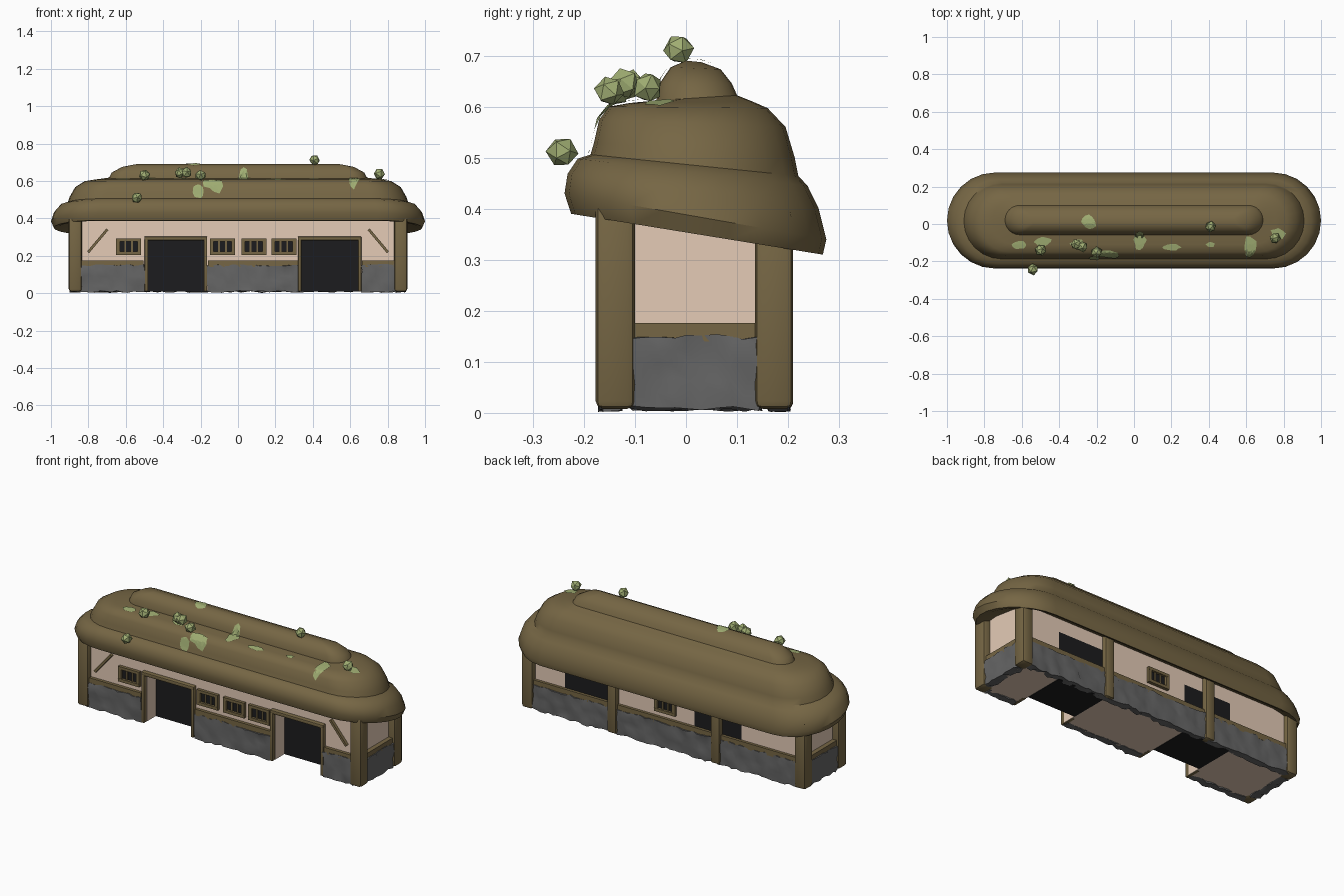
import bpy, bmesh, math, random
from mathutils import Vector, Matrix
from mathutils.bvhtree import BVHTree

if "Cube" in bpy.data.objects:
    bpy.data.objects.remove(bpy.data.objects["Cube"])
random.seed(4)


def material(name, rgb):
    m = bpy.data.materials.new(name)
    m.diffuse_color = (*rgb, 1)
    m.use_nodes = True
    m.node_tree.nodes["Principled BSDF"].inputs["Base Color"].default_value = m.diffuse_color
    return m


THATCH = material("brown_thatch_and_wood", (0.18, 0.133, 0.058))
CREAM = material("cream_plaster", (0.78, 0.60, 0.47))
STONE = material("grey_stone", (0.13, 0.13, 0.13))
DARK = material("dark_opening", (0.012, 0.012, 0.013))
MOSS = material("moss_green", (0.35, 0.42, 0.17))


def finish(bm, name, mat, smooth=None):
    bmesh.ops.recalc_face_normals(bm, faces=bm.faces)
    me = bpy.data.meshes.new(name)
    bm.to_mesh(me)
    bm.free()
    me.materials.append(mat)
    ob = bpy.data.objects.new(name, me)
    bpy.context.collection.objects.link(ob)
    if smooth:
        bpy.ops.object.select_all(action='DESELECT')
        ob.select_set(True)
        bpy.context.view_layer.objects.active = ob
        bpy.ops.object.shade_smooth_by_angle(angle=math.radians(smooth))
    return ob


def box_bm(x0, x1, y0, y1, z0, z1):
    bm = bmesh.new()
    bmesh.ops.create_cube(bm, size=1)
    for v in bm.verts:
        v.co = Vector(((x0, x1)[v.co.x > 0], (y0, y1)[v.co.y > 0], (z0, z1)[v.co.z > 0]))
    return bm


def box(name, mat, *dims, bevel=0):
    bm = box_bm(*dims)
    if bevel:
        bmesh.ops.bevel(bm, geom=bm.edges[:], offset=bevel, segments=2, affect='EDGES', profile=0.5)
    return finish(bm, name, mat, 40 if bevel else None)


def rubble(name, *dims):
    """Box cut into a grid, with its points shaken to look like rough stone."""
    bm = box_bm(*dims)
    for axis in range(3):
        lo, hi = dims[axis * 2], dims[axis * 2 + 1]
        n = max(1, round((hi - lo) / 0.028))
        normal = Vector((0, 0, 0))
        normal[axis] = 1
        for i in range(1, n):
            co = Vector((0, 0, 0))
            co[axis] = lo + (hi - lo) * i / n
            bmesh.ops.bisect_plane(bm, geom=bm.verts[:] + bm.edges[:] + bm.faces[:],
                                   plane_co=co, plane_no=normal)
    for v in bm.verts:
        v.co += Vector([random.uniform(-0.006, 0.006) for _ in range(3)])
        v.co.z = max(0, v.co.z)
    return finish(bm, name, STONE, 40)


# Thatched roof: stadium rings (half length, front y, back y, front z, back z)
RINGS = [(0.88, -0.15, 0.19, 0.41, 0.36), (0.96, -0.205, 0.25, 0.387, 0.318),
         (0.985, -0.225, 0.268, 0.39, 0.31), (1.0, -0.238, 0.275, 0.43, 0.34),
         (0.983, -0.232, 0.26, 0.468, 0.40), (0.95, -0.212, 0.238, 0.498, 0.445),
         (0.91, -0.187, 0.22, 0.506, 0.464), (0.90, -0.18, 0.213, 0.53, 0.50),
         (0.87, -0.17, 0.195, 0.575, 0.56), (0.82, -0.15, 0.16, 0.60, 0.597),
         (0.76, -0.11, 0.13, 0.607, 0.61), (0.69, -0.058, 0.10, 0.612, 0.622),
         (0.675, -0.052, 0.09, 0.645, 0.645), (0.62, -0.03, 0.068, 0.677, 0.673),
         (0.55, 0.0, 0.03, 0.69, 0.687)]
CAP = 12


def stadium(bm, hx, y0, y1, zf, zb):
    r, cy, verts = (y1 - y0) / 2, (y0 + y1) / 2, []
    for side in (1, -1):
        for i in range(CAP + 1):
            a = -math.pi / 2 + math.pi * i / CAP
            x, y = side * (hx - r + r * math.cos(a)), cy + side * r * math.sin(a)
            verts.append(bm.verts.new((x, y, zf + (zb - zf) * (y - y0) / (y1 - y0))))
    return verts


bm = bmesh.new()
loops = [stadium(bm, *ring) for ring in RINGS]
for a, b in zip(loops, loops[1:]):
    for i in range(len(a)):
        j = (i + 1) % len(a)
        bm.faces.new((a[i], a[j], b[j], b[i]))
bm.faces.new(loops[0][::-1])
bm.faces.new(loops[-1])
bm.normal_update()
tree = BVHTree.FromBMesh(bm)
finish(bm, "thatched_roof", THATCH, 40)

# Moss patches draped on the roof: x, y, half width, half depth
PATCHES = [(-0.61, -0.11, 0.04, 0.025), (-0.24, 0.01, 0.04, 0.035), (0.03, -0.085, 0.035, 0.05),
           (0.2, -0.125, 0.05, 0.018), (0.41, -0.11, 0.025, 0.015), (0.62, -0.12, 0.038, 0.055),
           (-0.13, -0.16, 0.055, 0.02), (-0.49, -0.095, 0.05, 0.025), (-0.3, -0.105, 0.04, 0.025),
           (0.77, -0.05, 0.04, 0.03), (-0.21, -0.178, 0.03, 0.012)]
for k, (px, py, w, d) in enumerate(PATCHES):
    bm = bmesh.new()

    def drape(x, y):
        hit = tree.ray_cast(Vector((x, y, 2)), Vector((0, 0, -1)))
        return bm.verts.new(hit[0] + hit[1] * 0.005)
    spokes = [random.uniform(0.75, 1.15) for _ in range(12)]
    rings = [[drape(px + w * f * s * math.cos(i * math.pi / 6), py + d * f * s * math.sin(i * math.pi / 6))
              for i, s in enumerate(spokes)] for f in (0.25, 0.5, 0.75, 1)]
    bm.faces.new(rings[0])
    for a, b in zip(rings, rings[1:]):
        for i in range(12):
            bm.faces.new((a[i], b[i], b[(i + 1) % 12], a[(i + 1) % 12]))
    finish(bm, f"moss_patch_{k}", MOSS)

# Small faceted bushes growing on the roof
BUSHES = [(-0.54, -0.243, 0.51), (-0.5, -0.14, 0.63), (-0.31, -0.11, 0.642), (-0.275, -0.12, 0.645),
          (-0.2, -0.15, 0.63), (0.41, -0.015, 0.712), (0.755, -0.075, 0.637)]
for k, pos in enumerate(BUSHES):
    bm = bmesh.new()
    bmesh.ops.create_icosphere(bm, subdivisions=1, radius=0.031)
    for v in bm.verts:
        v.co *= random.uniform(0.9, 1.05)
    turn = Matrix.Rotation(random.uniform(0, 6), 4, 'Z') @ Matrix.Rotation(random.uniform(0, 6), 4, 'X')
    bm.transform(Matrix.Translation(pos) @ turn)
    finish(bm, f"bush_{k}", MOSS)

# Plaster walls around the two deep doorways
DOORS = [(-0.48, -0.18), (0.34, 0.645)]
for k, (a, b) in enumerate([(-0.865, -0.48), (-0.18, 0.34), (0.645, 0.865)]):
    box(f"plaster_wall_{k}", CREAM, a, b, -0.145, 0.18, 0.012, 0.42)
for k, (a, b) in enumerate(DOORS):
    box(f"wall_over_door_{k}", CREAM, a, b, -0.145, 0.18, 0.285, 0.42)
    box(f"dark_doorway_{k}", DARK, a, b, -0.06, 0.18, 0.01, 0.285)
    box(f"door_lintel_{k}", THATCH, a - 0.02, b + 0.015, -0.17, -0.10, 0.283, 0.303, bevel=0.004)
    for side, x in (("left", a - 0.01), ("right", b + 0.006)):
        box(f"door_jamb_{side}_{k}", THATCH, x - 0.009, x + 0.009, -0.17, -0.08, 0.01, 0.29, bevel=0.004)

# Stone footing with a wooden rail on top, on all four sides
SIDES = [("front_left", -0.85, -0.50, -0.167, -0.13), ("front_middle", -0.165, 0.33, -0.167, -0.13),
         ("front_right", 0.66, 0.85, -0.167, -0.13), ("back", -0.85, 0.85, 0.165, 0.2),
         ("left", -0.895, -0.85, -0.11, 0.145), ("right", 0.85, 0.895, -0.11, 0.145)]
for name, x0, x1, y0, y1 in SIDES:
    rubble(f"stone_base_{name}", x0, x1, y0, y1, 0.008, 0.15)
    box(f"rail_{name}", THATCH, x0 + 0.004, x1 - 0.004, y0 + 0.004, y1 - 0.004, 0.14, 0.176)

# Corner posts and back posts
for sx in (-1, 1):
    side = "right" if sx > 0 else "left"
    xs = sorted((sx * 0.835, sx * 0.905))
    box(f"front_corner_post_{side}", THATCH, *xs, -0.177, -0.1, 0.008, 0.42, bevel=0.015)
    box(f"back_corner_post_{side}", THATCH, *xs, 0.135, 0.21, 0.008, 0.40, bevel=0.015)
    box(f"back_post_{side}", THATCH, sx * 0.33 - 0.03, sx * 0.33 + 0.03, 0.16, 0.21, 0.008, 0.39, bevel=0.012)
    # slanted brace under the eave
    bm = box_bm(-0.08, 0.08, -0.012, 0.012, -0.007, 0.007)
    bm.transform(Matrix.Translation((sx * 0.75, -0.15, 0.28)) @ Matrix.Rotation(sx * math.radians(50), 4, 'Y'))
    finish(bm, f"corner_brace_{side}", THATCH)


def window(name, x, y, out):
    """Framed dark pane with bars; out is -1 for the front wall, 1 for the back."""
    def part(label, mat, x0, x1, z0, z1, depth):
        box(f"{name}_{label}", mat, x + x0, x + x1, *sorted((y - out * 0.01, y + out * depth)), z0, z1)
    part("pane", DARK, -0.06, 0.06, 0.215, 0.285, 0.004)
    part("sill", THATCH, -0.067, 0.067, 0.205, 0.222, 0.018)
    part("head", THATCH, -0.067, 0.067, 0.276, 0.292, 0.018)
    for label, c, h in (("left", -0.057, 0.01), ("right", 0.057, 0.01),
                        ("bar_left", -0.018, 0.005), ("bar_right", 0.018, 0.005)):
        part(label, THATCH, c - h, c + h, 0.215, 0.285, 0.017 if h > 0.008 else 0.01)


for k, x in enumerate((-0.585, -0.083, 0.085, 0.245)):
    window(f"front_window_{k}", x, -0.145, -1)
window("back_window", 0, 0.18, 1)
